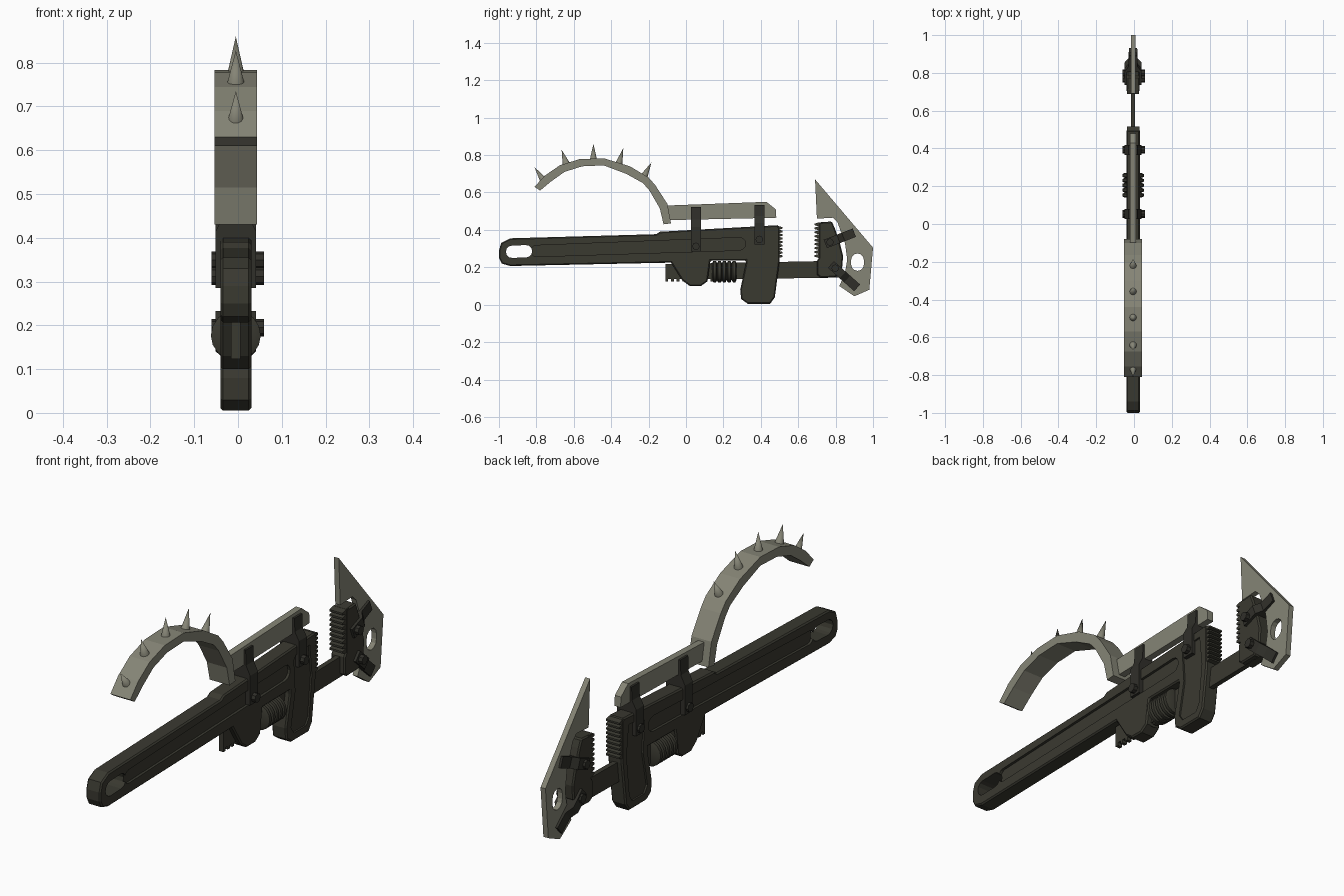
import bpy, bmesh, math
from mathutils import Vector, Matrix

cube = bpy.data.objects.get("Cube")
if cube:
    bpy.data.objects.remove(cube, do_unlink=True)

CX = -0.005  # centre plane of the tool


def material(name, rgb):
    m = bpy.data.materials.new(name)
    m.use_nodes = True
    m.diffuse_color = (*rgb, 1)
    b = m.node_tree.nodes["Principled BSDF"]
    b.inputs["Base Color"].default_value = (*rgb, 1)
    b.inputs["Roughness"].default_value = 0.7
    return m


DARK = material("dark iron", (0.042, 0.041, 0.030))
STRAP = material("black strap", (0.030, 0.029, 0.023))
STEEL = material("worn steel", (0.235, 0.232, 0.180))


def finish(bm, name, mat, smooth=False):
    bmesh.ops.recalc_face_normals(bm, faces=bm.faces)
    me = bpy.data.meshes.new(name)
    bm.to_mesh(me)
    bm.free()
    ob = bpy.data.objects.new(name, me)
    bpy.context.collection.objects.link(ob)
    me.materials.append(mat)
    bpy.ops.object.select_all(action='DESELECT')
    ob.select_set(True)
    bpy.context.view_layer.objects.active = ob
    if smooth:
        bpy.ops.object.shade_smooth_by_angle(angle=math.radians(40))
    return ob


def apply(ob, mod):
    bpy.context.view_layer.objects.active = ob
    bpy.ops.object.modifier_apply(modifier=mod.name)


def prism(name, pts, half, mat, bevel=0, x=CX):
    """Side profile of (y, z) points extruded across x."""
    bm = bmesh.new()
    f = bm.faces.new([bm.verts.new((x - half, y, z)) for y, z in pts])
    ext = bmesh.ops.extrude_face_region(bm, geom=[f])["geom"]
    bmesh.ops.translate(bm, vec=(2 * half, 0, 0),
                        verts=[v for v in ext if isinstance(v, bmesh.types.BMVert)])
    ob = finish(bm, name, mat)
    if bevel:
        mod = ob.modifiers.new("edge", 'BEVEL')
        mod.width, mod.segments = bevel, 1
        mod.limit_method, mod.angle_limit = 'ANGLE', math.radians(60)
        apply(ob, mod)
    return ob


def cut(ob, cutter):
    mod = ob.modifiers.new("cut", 'BOOLEAN')
    mod.operation, mod.solver, mod.object = 'DIFFERENCE', 'EXACT', cutter
    apply(ob, mod)
    bpy.data.objects.remove(cutter, do_unlink=True)


def slot(a, b, ra, rb, n=6):
    """Rounded slot outline between two (y, z) centres."""
    ang = math.atan2(b[1] - a[1], b[0] - a[0])
    out = []
    for c, r, start in ((b, rb, -math.pi / 2), (a, ra, math.pi / 2)):
        for i in range(n + 1):
            t = ang + start + math.pi * i / n
            out.append((c[0] + r * math.cos(t), c[1] + r * math.sin(t)))
    return out


def teeth(name, y_root, y_tip, z0, z1, count, half):
    back = y_root - (y_tip - y_root)
    step = (z1 - z0) / count
    pts = [(back, z1), (back, z0)]
    for i in range(count):
        pts += [(y_root, z0 + i * step), (y_tip, z0 + (i + .3) * step),
                (y_tip, z0 + (i + .7) * step)]
    prism(name, pts + [(y_root, z1)], half, DARK)


def rod(name, a, b, r0, r1, mat, sides):
    """Cylinder or cone from a to b."""
    a, b = Vector(a), Vector(b)
    d = b - a
    bm = bmesh.new()
    bmesh.ops.create_cone(bm, cap_ends=True, segments=sides, radius1=r0, radius2=r1,
                          depth=d.length)
    rot = d.to_track_quat('Z', 'Y').to_matrix().to_4x4()
    bm.transform(Matrix.Translation((a + b) / 2) @ rot)
    return finish(bm, name, mat, True)


def strap(name, start, end, width, profile):
    """Clamp running start to end; profile lists (distance share, half thickness)."""
    s, e = Vector((0, *start)), Vector((0, *end))
    side = (e - s).cross(Vector((1, 0, 0))).normalized() * width / 2
    bm = bmesh.new()
    line = [(t, -h) for t, h in profile] + [(t, h) for t, h in reversed(profile)]
    rings = [[bm.verts.new(s.lerp(e, t) + Vector((CX + h, 0, 0)) + side * k)
              for t, h in line] for k in (-1, 1)]
    for ring in rings:
        bm.faces.new(ring)
    for i in range(len(line)):
        j = (i + 1) % len(line)
        bm.faces.new((rings[0][i], rings[0][j], rings[1][j], rings[1][i]))
    finish(bm, name, STRAP)


def rivet(name, y, z):
    rod(name, (CX - .056, y, z), (CX + .064, y, z), .02, .02, STRAP, 8)


# Handle with fixed housing, grip hole and recessed panels
body = prism("handle_body", [
    (-1, .29), (-.988, .33), (-.94, .355), (-.16, .377), (-.14, .39), (.49, .425), (.5, .41),
    (.5, .23), (.475, .04), (.45, .005), (.33, .005), (.295, .03), (.29, .08), (.32, .22),
    (.32, .237), (.13, .235), (.115, .125), (.08, .1), (.02, .1), (-.02, .13), (-.08, .225),
    (-.94, .207), (-.985, .22), (-1, .25)], .0355, DARK, .006)
cut(body, prism("hole_cutter", slot((-.93, .283), (-.855, .286), .033, .033), .1, DARK))
for s in (-1, 1):
    cut(body, prism("groove_cutter", slot((-.8, .287), (.285, .325), .03, .034),
                    .02, DARK, x=CX + s * .044))
    cut(body, prism("panel_cutter", [
        (.345, .36), (.36, .378), (.455, .385), (.47, .25), (.45, .07), (.43, .04), (.345, .04),
        (.325, .07), (.355, .22)], .02, DARK, x=CX + s * .048))
teeth("fixed_jaw_teeth", .495, .517, .25, .42, 9, .033)

# Sliding shaft with rack underneath, and ribbed adjusting nut
rack = [(-.11 + .03 * i + d, z) for i in range(13) for d, z in ((0, .123), (.015, .123), (.015, .137), (.03, .137))]
prism("jaw_shaft", rack + [(.48, .14), (.82, .145), (.82, .235), (-.11, .217)], .011, DARK)

bm = bmesh.new()
outline = [(.14, 0)]
for i in range(5):
    y = .14 + i * .026
    outline += [(y, .044), (y + .006, .057), (y + .02, .057), (y + .026, .044)]
outline.append((.27, 0))
verts = [bm.verts.new((CX, y, .177 + r)) for y, r in outline]
edges = [bm.edges.new(p) for p in zip(verts, verts[1:])]
bmesh.ops.spin(bm, geom=verts + edges, cent=(CX, 0, .177), axis=(0, 1, 0),
               angle=math.tau, steps=16)
bmesh.ops.remove_doubles(bm, verts=bm.verts, dist=.0005)
finish(bm, "adjusting_nut", DARK, True)

# Sliding jaw
prism("sliding_jaw", [
    (.71, .44), (.78, .445), (.795, .41), (.825, .32), (.84, .26), (.835, .2), (.8, .147),
    (.72, .145), (.7, .16), (.7, .235), (.71, .25)], .034, DARK, .006)
teeth("sliding_jaw_teeth", .71, .688, .25, .44, 9, .032)

# Pointed blade with hole behind the jaw
blade = prism("blade", [
    (.69, .67), (1, .305), (.98, .08), (.9, .045), (.82, .1), (.85, .17), (.862, .24),
    (.85, .33), (.81, .44), (.785, .465), (.7, .46)], .012, STEEL)
cut(blade, prism("blade_hole_cutter", slot((.917, .215), (.917, .24), .034, .034), .1, STEEL))

# Rail above the handle
prism("top_rail", [(-.11, .53), (.43, .55), (.48, .51), (.483, .465), (-.1, .452)], .015, STEEL)

# Curved guard
prism("knuckle_guard", [
    (-.81, .63), (-.755, .69), (-.675, .745), (-.57, .778), (-.44, .783), (-.3, .74),
    (-.2, .68), (-.165, .64), (-.1, .54), (-.08, .435), (-.12, .43), (-.14, .515),
    (-.195, .61), (-.23, .65), (-.32, .7), (-.44, .745), (-.555, .74), (-.65, .71),
    (-.72, .66), (-.78, .61)], .0485, STEEL)

# Spikes along the guard
for i, (y, z, ty, tz) in enumerate([
        (-.76, .662, -.81, .735), (-.64, .752, -.665, .828), (-.495, .772, -.495, .86),
        (-.36, .75, -.335, .837), (-.225, .685, -.185, .76)]):
    rod(f"guard_spike_{i + 1}", (CX, y, z), (CX, ty, tz), .02, 0, STEEL, 16)

# Clamping straps and rivets
for n, y, z0, z1 in (("front", .053, .285, .522), ("rear", .392, .322, .533)):
    strap(f"{n}_rail_strap", (y, z0), (y, z1), .054,
          [(0, .046), (.55, .046), (.72, .026), (1, .024)])
    rivet(f"{n}_rail_rivet", y, z0 + .027)
for n, a, b in (("upper", (.745, .325), (.9, .385)), ("lower", (.775, .215), (.915, .09))):
    strap(f"{n}_blade_strap", a, b, .048, [(0, .046), (.45, .046), (.62, .024), (1, .022)])
    p = Vector(a).lerp(Vector(b), .16)
    rivet(f"{n}_blade_rivet", p.x, p.y)
